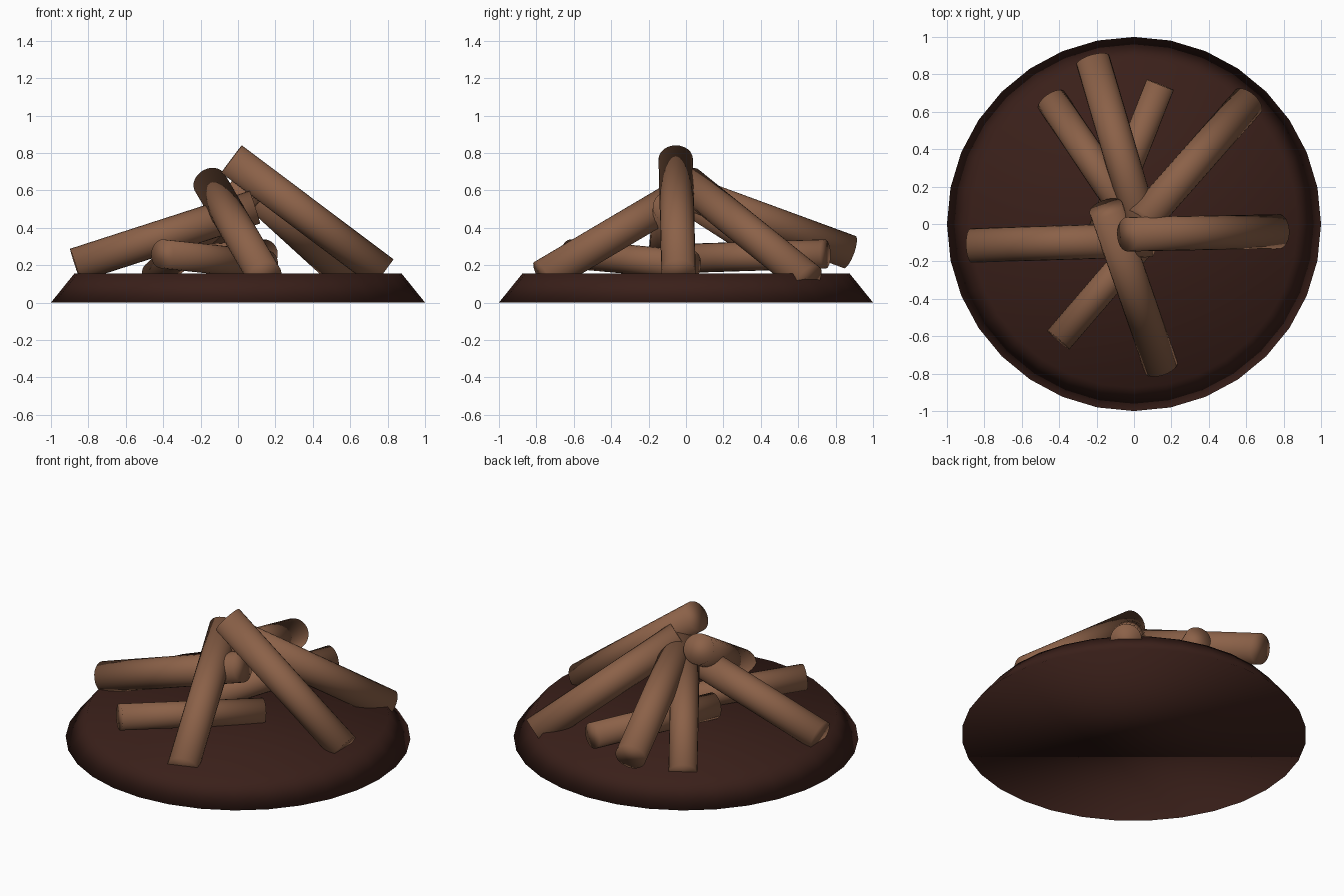
import bpy
from mathutils import Vector

if "Cube" in bpy.data.objects:
    bpy.data.objects.remove(bpy.data.objects["Cube"])


def material(name, rgb):
    m = bpy.data.materials.new(name)
    m.diffuse_color = (*rgb, 1)
    m.use_nodes = True
    m.node_tree.nodes["Principled BSDF"].inputs["Base Color"].default_value = m.diffuse_color
    return m


bark = material("bark", (0.26, 0.12, 0.065))
char = material("charred_earth", (0.042, 0.014, 0.010))

# Ash bed: low tapered disc, smooth shaded throughout
bpy.ops.mesh.primitive_cone_add(vertices=32, radius1=1.0, radius2=0.875,
                                depth=0.155, location=(0, 0, 0.0775))
bed = bpy.context.object
bed.name = "fire_bed"
bed.data.materials.append(char)
bpy.ops.object.shade_smooth()


def log(name, low, high, radius):
    a, b = Vector(low), Vector(high)
    d = b - a
    bpy.ops.mesh.primitive_cylinder_add(vertices=24, radius=radius,
                                        depth=d.length, location=(a + b) / 2)
    ob = bpy.context.object
    ob.name = name
    ob.rotation_euler = d.to_track_quat('Z', 'Y').to_euler()
    ob.data.materials.append(bark)
    bpy.ops.object.shade_smooth()


# Large logs leaning on the middle: outer end, inner end
large = {
    "right": ((0.776, -0.04, 0.158), (-0.035, -0.055, 0.767)),
    "left": ((-0.87, -0.115, 0.20), (0.09, -0.085, 0.51)),
    "front": ((0.145, -0.765, 0.138), (-0.15, 0.085, 0.64)),
    "back": ((-0.22, 0.875, 0.27), (0.045, -0.025, 0.60)),
    "back_right": ((0.61, 0.655, 0.12), (0.04, 0.01, 0.64)),
}
for side, (low, high) in large.items():
    log("log_" + side, low, high, 0.092)

# Smaller logs lying underneath
small = {
    "back_left": ((-0.44, 0.66, 0.14), (-0.02, 0.035, 0.54), 0.084),
    "back": ((0.14, 0.745, 0.26), (-0.17, -0.04, 0.235), 0.078),
    "front_left": ((-0.405, -0.62, 0.26), (0.155, 0.03, 0.20), 0.078),
}
for side, (low, high, r) in small.items():
    log("small_log_" + side, low, high, r)
